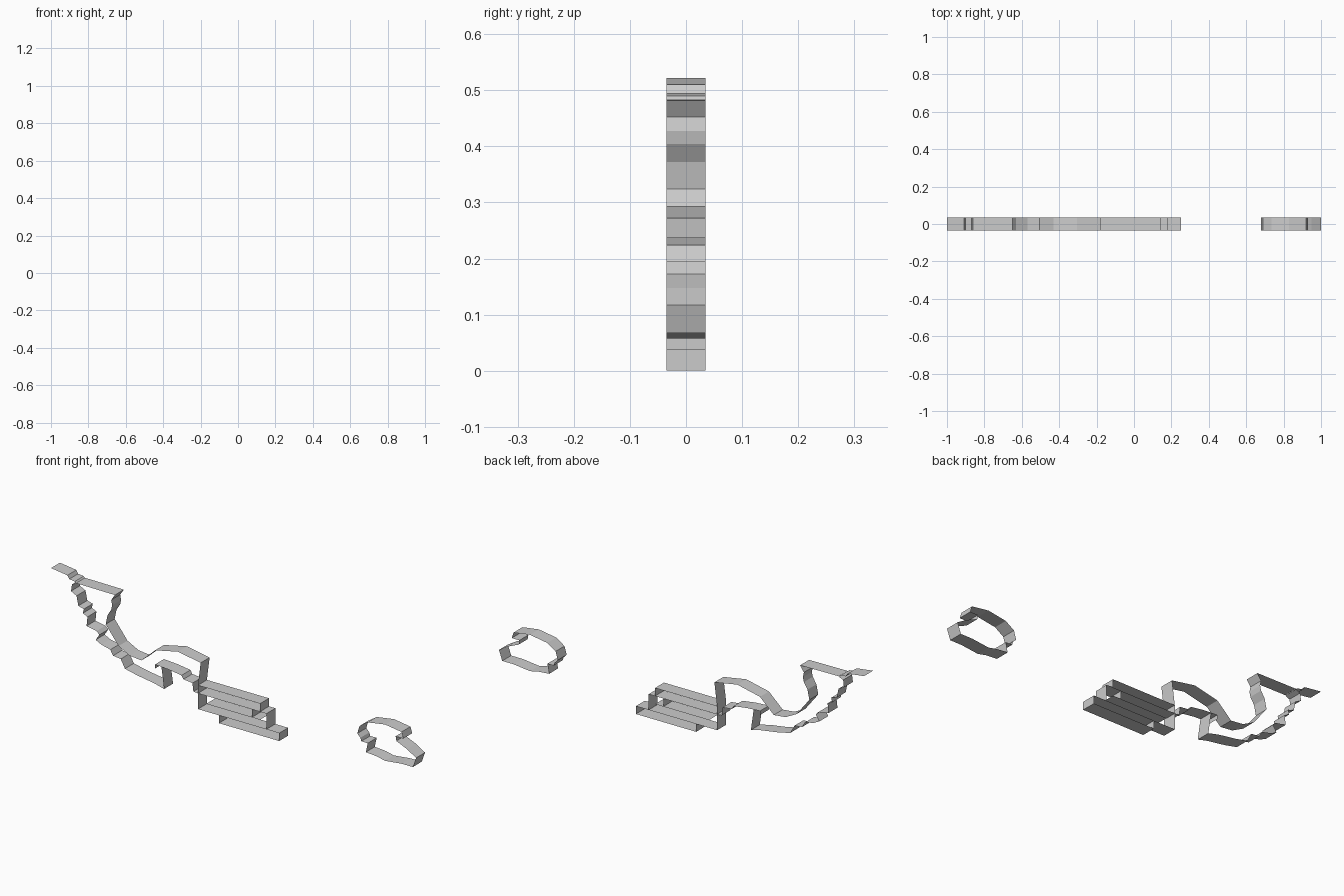
import bpy, bmesh

HALF = 0.035  # half width of every ribbon along y


def ribbon(name, pts, closed=False):
    """Sweep an (x, z) profile across y as a thin open sheet."""
    bm = bmesh.new()
    verts = [bm.verts.new((x, -HALF, z)) for x, z in pts]
    edges = [bm.edges.new(p) for p in zip(verts, verts[1:])]
    if closed:
        edges.append(bm.edges.new((verts[-1], verts[0])))
    geo = bmesh.ops.extrude_edge_only(bm, edges=edges)["geom"]
    moved = [g for g in geo if isinstance(g, bmesh.types.BMVert)]
    bmesh.ops.translate(bm, verts=moved, vec=(0, 2 * HALF, 0))
    mesh = bpy.data.meshes.new(name)
    bm.to_mesh(mesh)
    bm.free()
    obj = bpy.data.objects.new(name, mesh)
    bpy.context.collection.objects.link(obj)
    return obj


# Rugged cliff stepping down from the upper left
ribbon("cliff_face", [
    (-1, .525), (-.91, .513), (-.90, .497), (-.87, .493), (-.862, .485),
    (-.885, .475), (-.89, .44), (-.86, .425), (-.85, .378), (-.82, .37),
    (-.825, .348), (-.80, .337), (-.805, .29), (-.75, .28), (-.735, .265),
    (-.755, .235), (-.725, .22), (-.675, .208), (-.66, .182), (-.618, .177),
    (-.595, .135), (-.527, .12), (-.435, .106), (-.38, .092), (-.395, .197)])

# Flat ledge, then the curved slope and hump
ribbon("ledge_and_slope", [
    (-.862, .487), (-.65, .485), (-.67, .455), (-.665, .43), (-.67, .407),
    (-.69, .375), (-.70, .327), (-.63, .238), (-.57, .207), (-.505, .2),
    (-.43, .27), (-.305, .297), (-.18, .275), (-.195, .16)])

# Tunnel ceiling below the hump
ribbon("lower_passage", [
    (-.43, .18), (-.43, .2), (-.355, .195), (-.285, .185), (-.275, .168),
    (-.225, .163), (-.22, .122), (-.195, .12)])

# Stacked floors: (x start, x end, z)
floors = [(-.195, .145, .16), (-.195, .18, .12), (-.15, .145, .08),
          (-.195, .25, .042), (-.08, .25, .003)]
for i, (x0, x1, z) in enumerate(floors):
    ribbon(f"floor_{i + 1}", [(x0, z), (x1, z)])

# Upright walls between floors: (x, z low, z high)
walls = [(-.195, .042, .16), (.145, .12, .16), (.18, .042, .12),
         (.10, .08, .12), (-.08, .003, .042), (.25, .003, .042)]
for i, (x, z0, z1) in enumerate(walls):
    ribbon(f"wall_{i + 1}", [(x, z0), (x, z1)])

# Separate floating rock on the right
ribbon("floating_rock", [
    (.725, .075), (.735, .122), (.70, .122), (.695, .138), (.678, .155),
    (.69, .195), (.735, .225), (.83, .24), (.92, .227), (.93, .197),
    (.888, .197), (.892, .175), (.95, .15), (1, .12), (.982, .07),
    (.92, .07), (.83, .06), (.785, .07)], closed=True)

# Stand the model exactly on the ground
for obj in bpy.context.collection.objects:
    for v in obj.data.vertices:
        v.co.z -= .003
